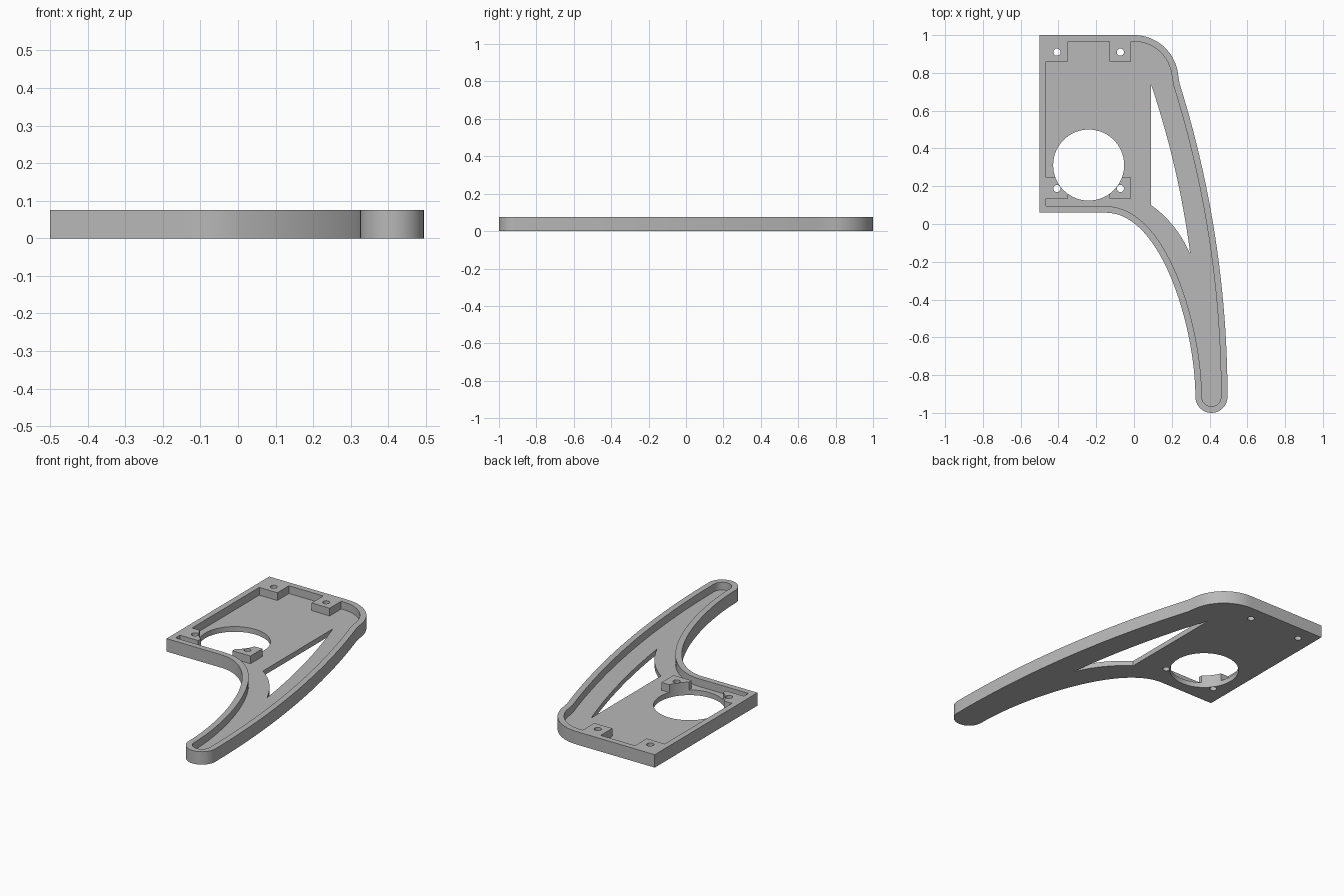
import bpy, bmesh
from math import cos, sin, radians
from mathutils import Vector
from mathutils.geometry import interpolate_bezier

HEIGHT, FLOOR, RIM = 0.075, 0.03, 0.034
HOLE = (-0.24, 0.312)          # centre of the large round opening

cube = bpy.data.objects.get("Cube")
if cube:
    bpy.data.objects.remove(cube, do_unlink=True)


def arc(cx, cy, r, a0, a1, n):
    steps = [radians(a0 + (a1 - a0) * i / n) for i in range(n + 1)]
    return [Vector((cx + r * cos(a), cy + r * sin(a))) for a in steps]


def bezier(p0, h0, h1, p1, n):
    pts = [Vector((*p, 0)) for p in (p0, h0, h1, p1)]
    return [p.to_2d() for p in interpolate_bezier(*pts, n)]


def inset(points, d):
    """Move a clockwise outline inward by d, with mitred corners."""
    result = []
    for i, p in enumerate(points):
        a = (p - points[i - 1]).normalized()
        b = (points[(i + 1) % len(points)] - p).normalized()
        na, nb = Vector((a.y, -a.x)), Vector((b.y, -b.x))
        result.append(p + (na + nb) * d / (1 + na.dot(nb)))
    return result


def prism(name, points, z0, z1):
    bm = bmesh.new()
    face = bm.faces.new([bm.verts.new((p[0], p[1], z0)) for p in points])
    top = bmesh.ops.extrude_face_region(bm, geom=[face])["geom"]
    verts = [v for v in top if isinstance(v, bmesh.types.BMVert)]
    bmesh.ops.translate(bm, verts=verts, vec=(0, 0, z1 - z0))
    bmesh.ops.recalc_face_normals(bm, faces=bm.faces)
    mesh = bpy.data.meshes.new(name)
    bm.to_mesh(mesh)
    bm.free()
    obj = bpy.data.objects.new(name, mesh)
    bpy.context.collection.objects.link(obj)
    return obj


def cut(target, cutter):
    mod = target.modifiers.new("cut", 'BOOLEAN')
    mod.operation, mod.solver, mod.object = 'DIFFERENCE', 'EXACT', cutter
    bpy.context.view_layer.objects.active = target
    bpy.ops.object.modifier_apply(modifier=mod.name)
    bpy.data.objects.remove(cutter, do_unlink=True)


def box(name, x0, x1, y0, y1):
    return prism(name, [(x0, y0), (x1, y0), (x1, y1), (x0, y1)], -0.1, 0.3)


# Outer outline, clockwise: square plate, rounded shoulder, long curved leg
outline = [Vector((-0.5, 0.06)), Vector((-0.5, 1))]
outline += arc(0, 0.765, 0.235, 90, 6, 20)
outline += arc(-5.055, -0.915, 5.55, 17.4, 0, 28)
outline += arc(0.41, -0.915, 0.085, 0, -180, 20)[1:]
outline += bezier((0.325, -0.915), (0.325, -0.56), (0.15, 0.06), (-0.15, 0.06), 32)[1:]
bracket = prism("bracket_plate", outline, 0, HEIGHT)

# Pocket inside the rim, leaving four screw bosses standing
pocket = prism("pocket_cutter", inset(outline, RIM), FLOOR, 0.2)
cut(pocket, box("boss_upper_left", -0.49, -0.35, 0.86, 0.99))
cut(pocket, box("boss_upper_right", -0.13, -0.015, 0.86, 0.99))
cut(pocket, box("boss_lower_left", -0.49, -0.35, 0.135, 0.245))
cut(pocket, box("boss_lower_right", -0.13, -0.015, 0.135, 0.245))
cut(bracket, pocket)

# Large round opening
cut(bracket, prism("opening_cutter", arc(*HOLE, 0.188, 0, 354, 59), -0.1, 0.2))

# Screw holes through the bosses
for side in (-1, 1):
    for y in (0.188, 0.91):
        ring = arc(HOLE[0] + side * 0.168, y, 0.019, 0, 345, 23)
        cut(bracket, prism("screw_cutter", ring, -0.1, 0.2))

# Curved triangular slot between plate and leg
slot = bezier((0.09, 0.10), (0.17, 0.045), (0.245, -0.04), (0.298, -0.16), 12)
slot += bezier((0.298, -0.16), (0.258, 0.15), (0.185, 0.46), (0.09, 0.74), 16)[1:]
cut(bracket, prism("slot_cutter", slot, -0.1, 0.2))

# Grey finish
grey = bpy.data.materials.new("plain_grey")
grey.use_nodes = True
colour = (0.48, 0.48, 0.48, 1)
grey.diffuse_color = colour
grey.node_tree.nodes["Principled BSDF"].inputs["Base Color"].default_value = colour
bracket.data.materials.clear()
bracket.data.materials.append(grey)

bpy.ops.object.select_all(action='DESELECT')
bracket.select_set(True)
bpy.context.view_layer.objects.active = bracket
bpy.ops.object.shade_smooth_by_angle(angle=radians(30))
